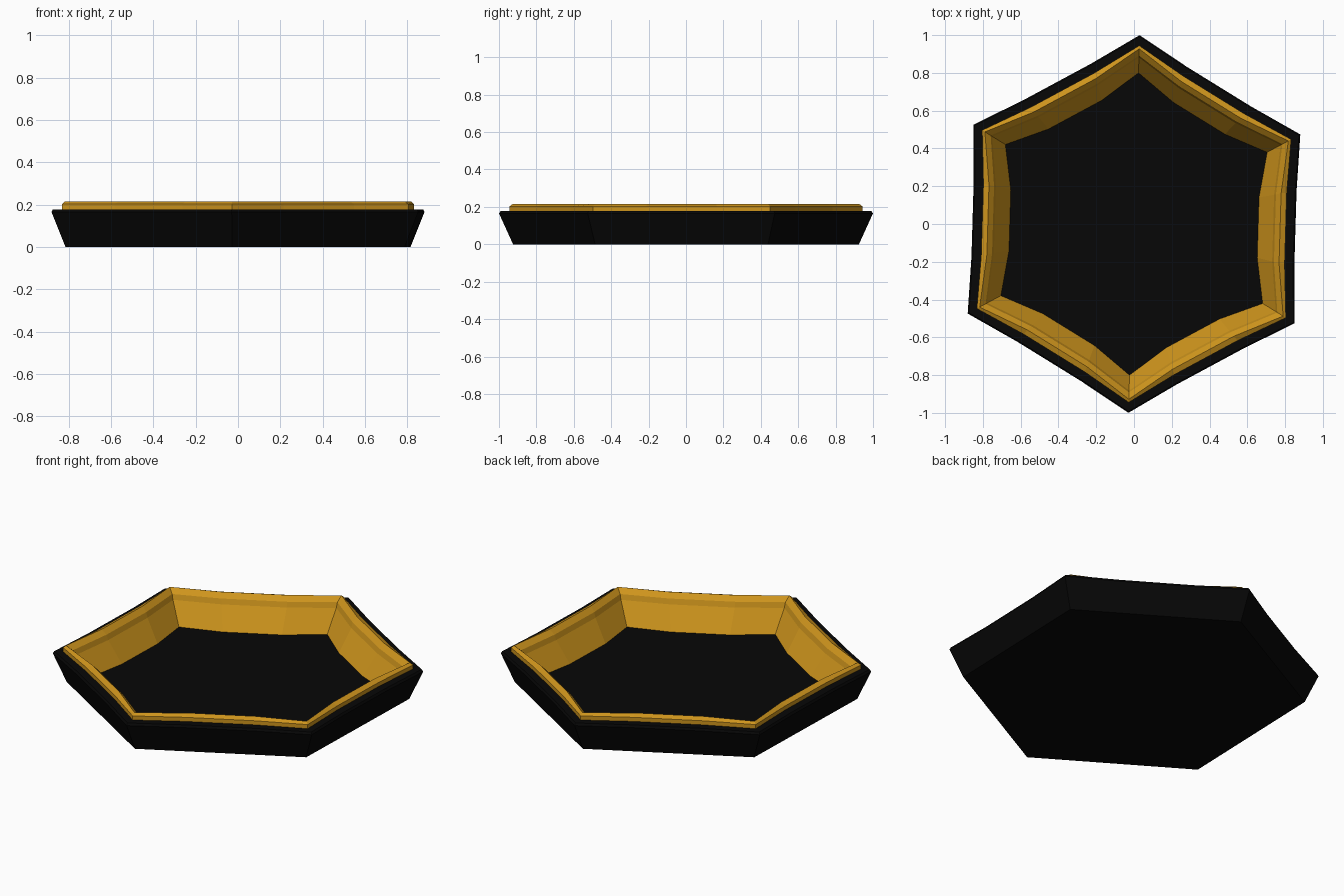
import bpy
import bmesh
from math import sin, cos, radians
from mathutils import Vector

if "Cube" in bpy.data.objects:
    bpy.data.objects.remove(bpy.data.objects["Cube"])

TURN = radians(28.3)   # angle of the first corner
STEPS = (0.0, 0.3, 0.7)  # points along each side


def material(name, rgb):
    m = bpy.data.materials.new(name)
    m.diffuse_color = (*rgb, 1.0)
    m.use_nodes = True
    m.node_tree.nodes["Principled BSDF"].inputs["Base Color"].default_value = m.diffuse_color
    return m


def hex_ring(bm, radius, z, dip):
    """Hexagon ring whose sides are pulled inward by dip."""
    corners = [Vector((radius * cos(TURN + radians(60 * i)),
                       radius * sin(TURN + radians(60 * i)), z)) for i in range(6)]
    verts = []
    for i in range(6):
        a, b = corners[i], corners[(i + 1) % 6]
        inward = -((a + b) / 2)
        inward.z = 0
        inward.normalize()
        for t in STEPS:
            p = a.lerp(b, t)
            if t > 0:
                p = p + inward * dip
            verts.append(bm.verts.new(p))
    return verts


def ring_object(name, profile, mat, closed_loop):
    """Loft hexagon rings; close as a loop or cap both ends."""
    bm = bmesh.new()
    rings = [hex_ring(bm, *p) for p in profile]
    pairs = list(zip(rings, rings[1:]))
    if closed_loop:
        pairs.append((rings[-1], rings[0]))
    for lo, hi in pairs:
        n = len(lo)
        for i in range(n):
            j = (i + 1) % n
            bm.faces.new((lo[i], lo[j], hi[j], hi[i]))
    if not closed_loop:
        bm.faces.new(list(reversed(rings[0])))
        bm.faces.new(rings[-1])
    bmesh.ops.recalc_face_normals(bm, faces=bm.faces[:])
    me = bpy.data.meshes.new(name)
    bm.to_mesh(me)
    bm.free()
    me.materials.append(mat)
    ob = bpy.data.objects.new(name, me)
    bpy.context.collection.objects.link(ob)
    return ob


black = material("black", (0.002, 0.002, 0.002))
gold = material("gold", (0.62, 0.30, 0.012))

# Black tray: outer wall, small rim bevel, hidden inner wall, floor
# (corner radius, height, side dip)
ring_object("tray_base", [
    (0.925, 0.0, 0.0),
    (1.0, 0.165, 0.011),
    (0.992, 0.178, 0.011),
    (0.935, 0.178, 0.013),
    (0.83, 0.032, 0.028),
], black, False)

# Gold lining: lip above the rim, inner bevel, small step and sloping wall
ring_object("gold_lining", [
    (0.945, 0.17, 0.015),
    (0.945, 0.202, 0.015),
    (0.928, 0.215, 0.030),
    (0.892, 0.188, 0.026),
    (0.882, 0.158, 0.027),
    (0.80, 0.031, 0.036),
    (0.825, 0.031, 0.03),
], gold, True)
